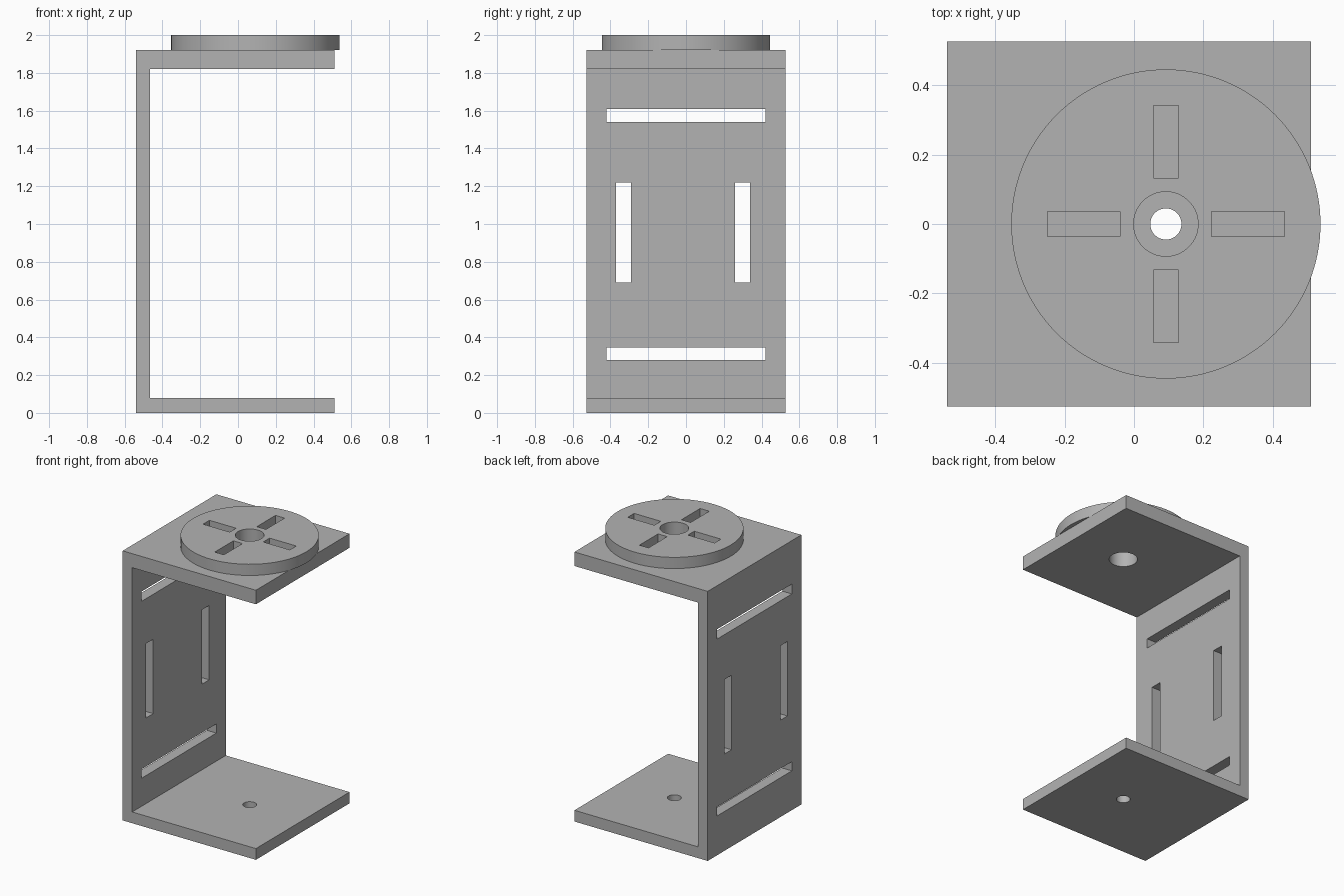
import bpy, bmesh
from math import radians

cube = bpy.data.objects.get("Cube")
if cube:
    bpy.data.objects.remove(cube, do_unlink=True)

grey = bpy.data.materials.new("plain grey")
grey.use_nodes = True
colour = (0.45, 0.45, 0.45, 1)
grey.diffuse_color = colour
grey.node_tree.nodes["Principled BSDF"].inputs["Base Color"].default_value = colour

AXIS_X, HALF_Y, TOP = 0.092, 0.527, 1.92


def box(name, x, y, z):
    """Box from three (low, high) ranges."""
    bpy.ops.mesh.primitive_cube_add(size=1, location=[sum(r) / 2 for r in (x, y, z)])
    ob = bpy.context.object
    ob.name = name
    ob.scale = [r[1] - r[0] for r in (x, y, z)]
    bpy.ops.object.transform_apply(location=True, rotation=True, scale=True)
    return ob


def cylinder(name, radius, low, high, sides=96):
    """Upright cylinder on the axis of the turntable."""
    bpy.ops.mesh.primitive_cylinder_add(vertices=sides, radius=radius, depth=high - low,
                                        location=(AXIS_X, 0, (low + high) / 2))
    bpy.context.object.name = name
    return bpy.context.object


def cut(target, cutters):
    """Subtract the cutters, then discard them."""
    for cutter in cutters:
        cutter.hide_render = True
        mod = target.modifiers.new("cut", 'BOOLEAN')
        mod.operation, mod.solver, mod.object = 'DIFFERENCE', 'EXACT', cutter
        bpy.context.view_layer.objects.active = target
        bpy.ops.object.modifier_apply(modifier=mod.name)
        bpy.data.objects.remove(cutter, do_unlink=True)


# C-shaped bracket, extruded along y from its side profile
profile = [(-0.54, 0), (0.51, 0), (0.51, 0.08), (-0.465, 0.08),
           (-0.465, 1.82), (0.51, 1.82), (0.51, TOP), (-0.54, TOP)]
bm = bmesh.new()
face = bm.faces.new([bm.verts.new((x, -HALF_Y, z)) for x, z in profile])
side = bmesh.ops.extrude_face_region(bm, geom=[face])["geom"]
bmesh.ops.translate(bm, vec=(0, 2 * HALF_Y, 0),
                    verts=[v for v in side if isinstance(v, bmesh.types.BMVert)])
bmesh.ops.recalc_face_normals(bm, faces=bm.faces)
mesh = bpy.data.meshes.new("bracket")
bm.to_mesh(mesh)
bm.free()
bracket = bpy.data.objects.new("bracket", mesh)
bpy.context.collection.objects.link(bracket)

# Wall slots and the two shaft holes
wall = (-0.6, -0.4)
slots = [box("wall_slot", wall, (-0.42, 0.42), z) for z in ((0.28, 0.345), (1.54, 1.61))]
slots += [box("wall_slot", wall, y, (0.69, 1.22)) for y in ((-0.37, -0.29), (0.26, 0.34))]
cut(bracket, slots + [cylinder("lower_hole", 0.045, -0.1, 0.2, 48),
                      cylinder("upper_hole", 0.093, 1.7, 2.1, 64)])

# Round plate with a centre hole and four radial slots
disc = cylinder("round_plate", 0.446, TOP, 2.0, 128)
depth, half, inner, outer = (1.85, 2.1), 0.036, 0.132, 0.342
cutters = [cylinder("centre_hole", 0.093, *depth, 64)]
for s in (-1, 1):
    reach = sorted((s * inner, s * outer))
    cutters.append(box("plate_slot", [AXIS_X + r for r in reach], (-half, half), depth))
    cutters.append(box("plate_slot", (AXIS_X - half, AXIS_X + half), reach, depth))
cut(disc, cutters)

# Colour and shading
for ob in (bracket, disc):
    ob.data.materials.clear()
    ob.data.materials.append(grey)
    bpy.ops.object.select_all(action='DESELECT')
    ob.select_set(True)
    bpy.context.view_layer.objects.active = ob
    bpy.ops.object.shade_smooth_by_angle(angle=radians(30))
